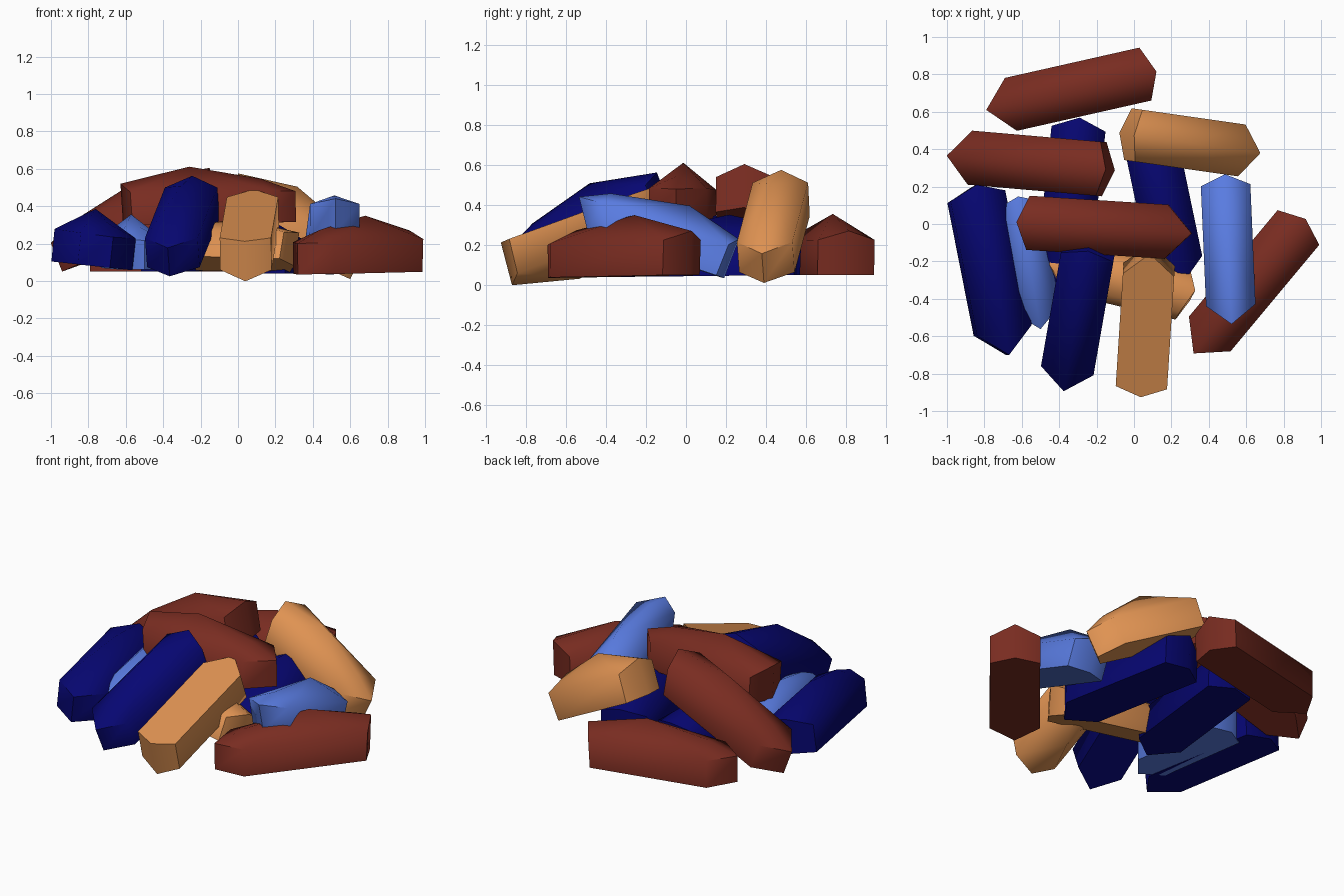
import bpy, bmesh, math
from mathutils import Vector, Matrix

if "Cube" in bpy.data.objects:
    bpy.data.objects.remove(bpy.data.objects["Cube"])


def material(name, rgb):
    m = bpy.data.materials.new(name)
    m.diffuse_color = (*rgb, 1)
    m.use_nodes = True
    m.node_tree.nodes["Principled BSDF"].inputs["Base Color"].default_value = m.diffuse_color
    return m


RED = material("brick_red", (0.19, 0.025, 0.015))
NAVY = material("navy", (0.002, 0.002, 0.17))
BLUE = material("light_blue", (0.1, 0.2, 0.75))
ORANGE = material("orange", (0.74, 0.29, 0.085))

# flat-bottomed bar: hexagonal outline (x = 0 sharp tip, 1 blunt tip), eave height
OUTLINE = [(0, 0, .165), (.145, -.5, .17), (.935, -.5, .175),
           (1, 0, .22), (.935, .5, .175), (.145, .5, .17)]
RIDGE = [(.2, 0, .235), (.605, 0, .305)]


def bar(name, mat, sharp, blunt, width=.29, roll=0, height=1.0, overhang=0, inset=.01):
    """Bar whose base runs from the sharp tip to the blunt tip."""
    s, e = Vector(sharp), Vector(blunt)
    length = (e - s).length
    u = (e - s).normalized()
    v = Vector((0, 0, 1)).cross(u).normalized()
    w = u.cross(v)
    frame = Matrix((u, v, w)).transposed().to_4x4()
    frame = Matrix.Translation(s) @ frame @ Matrix.Rotation(math.radians(roll), 4, 'X')

    bm = bmesh.new()

    def put(x, y, z):
        shift = overhang * (x < .3 and z > 0) + inset * (x > .9 and z == 0)
        return bm.verts.new((x * length - shift, y * width, z * height))

    base = [put(x, y, 0) for x, y, z in OUTLINE]
    eave = [put(*p) for p in OUTLINE]
    r0, r1 = [put(*p) for p in RIDGE]
    bm.faces.new(base[::-1])
    for i in range(6):
        j = (i + 1) % 6
        bm.faces.new((base[i], base[j], eave[j], eave[i]))
    # sloping roof
    roof = [(eave[0], eave[1], r0), (eave[1], r1, r0), (eave[1], eave[2], r1),
            (eave[2], eave[3], r1), (eave[3], eave[4], r1), (eave[4], eave[5], r1),
            (eave[5], r0, r1), (eave[5], eave[0], r0)]
    for f in roof:
        bm.faces.new(f)
    bmesh.ops.recalc_face_normals(bm, faces=bm.faces)
    me = bpy.data.meshes.new(name)
    bm.to_mesh(me)
    bm.free()
    me.materials.append(mat)
    ob = bpy.data.objects.new(name, me)
    ob.matrix_world = frame
    bpy.context.collection.objects.link(ob)
    bpy.ops.object.select_all(action='DESELECT')
    ob.select_set(True)
    bpy.context.view_layer.objects.active = ob
    bpy.ops.object.shade_smooth_by_angle(angle=math.radians(58))


# red bars
bar("red_bar_back", RED, (-.79, .61, .05), (.12, .815, .05))
bar("red_bar_leaning", RED, (-.94, .36, .05), (-.07, .285, .40), inset=.035)
bar("red_bar_top", RED, (.31, -.05, .315), (-.625, .01, .30))
bar("red_bar_right", RED, (.32, -.69, .035), (.92, .03, .05))
# navy bars
bar("navy_bar_left", NAVY, (-.685, -.70, .07), (-.865, .21, .09), .3, roll=6)
bar("navy_bar_front", NAVY, (-.365, -.83, .025), (-.23, -.06, .36), .285)
bar("navy_bar_middle", NAVY, (-.39, -.35, .05), (-.29, .57, .055))
bar("navy_bar_under", NAVY, (.25, -.33, .04), (.06, .58, .05))
# light blue bars
bar("blue_bar_left", BLUE, (-.50, -.56, .06), (-.62, .15, .07), .24, height=.95)
bar("blue_bar_right", BLUE, (.52, -.49, .26), (.49, .20, .03), .265, height=.95, overhang=.1)
# orange bars
bar("orange_bar_back", ORANGE, (.60, .39, .01), (-.10, .49, .38), .28, inset=.025)
bar("orange_bar_front", ORANGE, (.085, -.16, .49), (.035, -.945, .205), .275, roll=180, inset=.02)
bar("orange_bar_under", ORANGE, (-.49, -.22, .10), (.31, -.41, .08), .25, roll=-18, height=.85)
